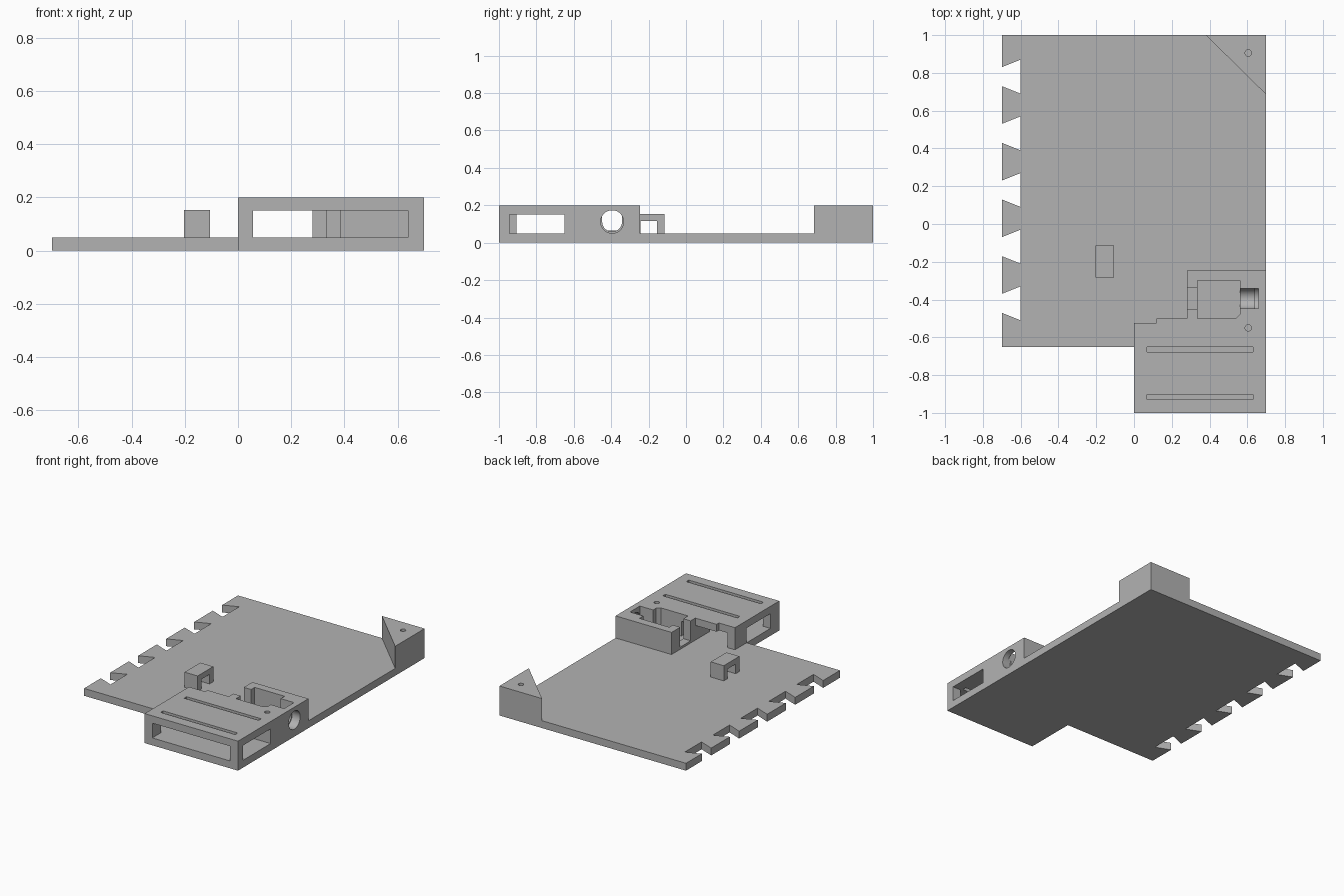
import bpy, bmesh, math
from mathutils import Matrix

default = bpy.data.objects.get("Cube")
if default:
    bpy.data.objects.remove(default, do_unlink=True)

GREY = (0.45, 0.45, 0.45, 1)
grey = bpy.data.materials.new("plain grey")
grey.use_nodes = True
grey.diffuse_color = GREY
grey.node_tree.nodes["Principled BSDF"].inputs["Base Color"].default_value = GREY


def make(name, bm):
    bmesh.ops.recalc_face_normals(bm, faces=bm.faces)
    mesh = bpy.data.meshes.new(name)
    bm.to_mesh(mesh)
    bm.free()
    mesh.materials.append(grey)
    obj = bpy.data.objects.new(name, mesh)
    bpy.context.collection.objects.link(obj)
    return obj


def prism(name, outline, z0, z1):
    """Extrude a flat outline from z0 up to z1."""
    bm = bmesh.new()
    face = bm.faces.new([bm.verts.new((x, y, z0)) for x, y in outline])
    top = bmesh.ops.extrude_face_region(bm, geom=[face])["geom"]
    verts = [v for v in top if isinstance(v, bmesh.types.BMVert)]
    bmesh.ops.translate(bm, verts=verts, vec=(0, 0, z1 - z0))
    return make(name, bm)


def box(name, x0, x1, y0, y1, z0, z1):
    return prism(name, [(x0, y0), (x1, y0), (x1, y1), (x0, y1)], z0, z1)


def cylinder(name, centre, radius, length, axis="Z", sides=48):
    bm = bmesh.new()
    turn = Matrix.Rotation(math.pi / 2, 4, "Y") if axis == "X" else Matrix()
    bmesh.ops.create_cone(bm, cap_ends=True, segments=sides, radius1=radius,
                          radius2=radius, depth=length,
                          matrix=Matrix.Translation(centre) @ turn)
    return make(name, bm)


def select(obj):
    bpy.ops.object.select_all(action="DESELECT")
    obj.select_set(True)
    bpy.context.view_layer.objects.active = obj


def carve(target, cutters):
    """Subtract each cutter for good, then throw it away."""
    select(target)
    for cutter in cutters:
        mod = target.modifiers.new("cut", "BOOLEAN")
        mod.operation = "DIFFERENCE"
        mod.solver = "EXACT"
        mod.object = cutter
        bpy.ops.object.modifier_apply(modifier=mod.name)
        bpy.data.objects.remove(cutter, do_unlink=True)
    bpy.ops.object.shade_smooth_by_angle(angle=math.radians(30))


FLOOR, ROOF, TOP, OVER = 0.05, 0.15, 0.2, 0.3
UNDER = 0.04

# Base plate with dovetail notches along its left-hand edge
edge = [(-0.7, 1)]
for i in range(5):
    c = 0.78 - 0.3 * i
    edge += [(-0.7, c + 0.05), (-0.6, c + 0.09), (-0.6, c - 0.09), (-0.7, c - 0.05)]
edge += [(-0.7, -0.65), (0, -0.65), (0, -1), (0.7, -1), (0.7, 1)]
prism("base_plate", edge, 0, FLOOR)

# Corner block with a screw hole
corner = prism("corner_block", [(0.38, 1), (0.7, 0.685), (0.7, 1)], FLOOR, TOP)
carve(corner, [cylinder("screw_cut", (0.605, 0.905, 0.2), 0.017, 0.2, sides=24)])

# Cable bridge
hook = box("cable_bridge", -0.203, -0.105, -0.283, -0.115, FLOOR, 0.153)
carve(hook, [box("bridge_cut", -0.3, 0, -0.243, -0.155, UNDER, 0.115)])

# Housing
housing = prism("housing", [(0, -1), (0.7, -1), (0.7, -0.245), (0.28, -0.245),
                            (0.28, -0.5), (0.12, -0.5), (0.12, -0.525),
                            (0, -0.525)], FLOOR, TOP)
bore_y, bore_z = -0.395, 0.112
cuts = [
    # main cavity, open at the front, with side windows
    box("cavity", 0.057, 0.64, -1.1, -0.65, UNDER, ROOF),
    box("right_window", 0.6, 0.8, -0.945, -0.65, UNDER, ROOF),
    box("left_window", -0.1, 0.1, -0.905, -0.65, UNDER, ROOF),
    # passages towards the back
    box("tunnel", 0.057, 0.28, -0.7, -0.4, UNDER, ROOF),
    box("cable_passage", 0.335, 0.385, -0.7, -0.45, UNDER, ROOF),
    # open pocket with a chamfered corner and a gap in its wall
    prism("pocket", [(0.335, -0.3), (0.56, -0.3), (0.56, -0.478),
                     (0.538, -0.5), (0.335, -0.5)], UNDER, OVER),
    box("wall_gap", 0.2, 0.4, -0.45, -0.338, 0.065, OVER),
    # round socket leading out to the side
    box("socket_slot", 0.5, 0.66, bore_y - 0.053, bore_y + 0.053, bore_z, OVER),
    cylinder("socket_channel", (0.575, bore_y, bore_z), 0.053, 0.15, "X"),
    cylinder("socket_bore", (0.72, bore_y, bore_z), 0.0615, 0.16, "X"),
    # screw hole in the roof
    cylinder("roof_screw", (0.605, -0.55, 0.2), 0.017, 0.2, sides=24),
]
# strap slits through the roof
for y in (-0.93, -0.678):
    cuts.append(box("slit", 0.07, 0.63, y, y + 0.027, 0.1, OVER))
carve(housing, cuts)
